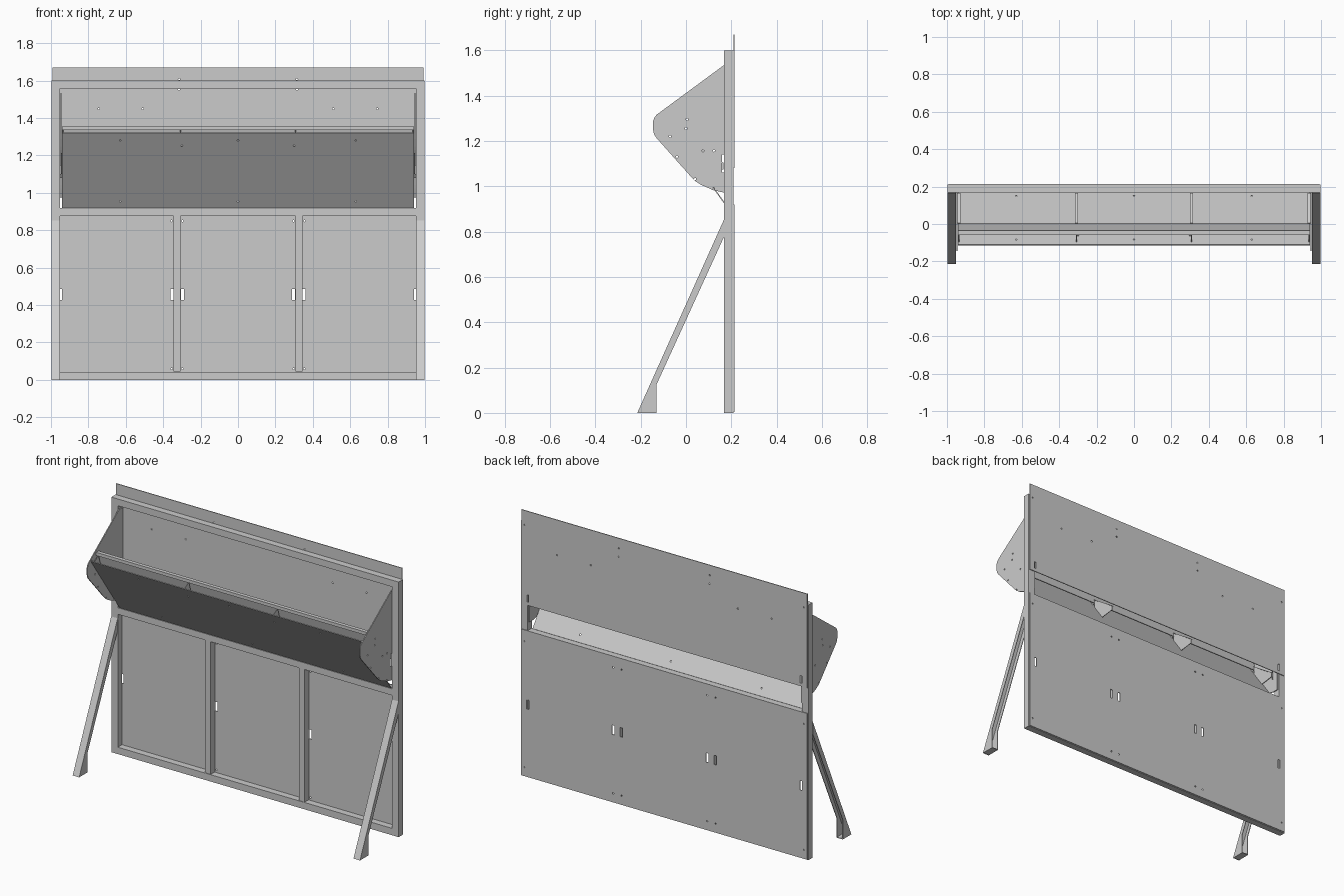
import bpy, bmesh, math
from mathutils import Vector, Matrix

if "Cube" in bpy.data.objects:
    bpy.data.objects.remove(bpy.data.objects["Cube"])


def finish(name, bm):
    bmesh.ops.recalc_face_normals(bm, faces=bm.faces)
    me = bpy.data.meshes.new(name)
    bm.to_mesh(me)
    bm.free()
    ob = bpy.data.objects.new(name, me)
    bpy.context.collection.objects.link(ob)
    return ob


def add_box(bm, x0, x1, y0, y1, z0, z1):
    m = Matrix.Translation(((x0 + x1) / 2, (y0 + y1) / 2, (z0 + z1) / 2))
    m = m @ Matrix.Diagonal((x1 - x0, y1 - y0, z1 - z0, 1))
    bmesh.ops.create_cube(bm, size=1, matrix=m)


def box(name, *dims):
    bm = bmesh.new()
    add_box(bm, *dims)
    return finish(name, bm)


def add_prism(bm, pts, x0, x1):
    """Extrude a (y, z) outline along x."""
    f = bm.faces.new([bm.verts.new((x0, y, z)) for y, z in pts])
    r = bmesh.ops.extrude_face_region(bm, geom=[f])
    vs = [v for v in r['geom'] if isinstance(v, bmesh.types.BMVert)]
    bmesh.ops.translate(bm, verts=vs, vec=(x1 - x0, 0, 0))


def prism(name, pts, x0, x1):
    bm = bmesh.new()
    add_prism(bm, pts, x0, x1)
    return finish(name, bm)


def strip(a, b, t):
    """Thin rectangle outline along the line a-b, thickened to its left."""
    a, b = Vector(a), Vector(b)
    d = (b - a).normalized()
    n = Vector((-d.y, d.x)) * t
    return [a, b, b + n, a + n]


def drill(ob, axis, holes, slots=()):
    """Cut round holes (3D centres) along an axis, and box slots."""
    bm = bmesh.new()
    rot = Vector((0, 0, 1)).rotation_difference(Vector(axis)).to_matrix().to_4x4()
    for h in holes:
        bmesh.ops.create_cone(bm, cap_ends=True, segments=10, radius1=0.005, radius2=0.005,
                              depth=0.04, matrix=Matrix.Translation(h) @ rot)
    for s in slots:
        add_box(bm, *s)
    cutter = finish(ob.name + "_cutter", bm)
    cutter.hide_render = True
    cutter.hide_set(True)
    mod = ob.modifiers.new("holes", 'BOOLEAN')
    mod.operation, mod.solver, mod.object = 'DIFFERENCE', 'EXACT', cutter


F0, F1, BACK = 0.168, 0.21, 0.215

# Frame of square tubes
for s, side in ((-1, "left"), (1, "right")):
    box(side + "_post", *sorted((s * 0.952, s * 0.997)), F0, F1, 0, 1.6)
    box(side + "_mullion", *sorted((s * 0.307, s * 0.345)), F0, F1, 0.045, 0.877)
for name, z0, z1 in (("bottom_rail", 0, 0.043), ("middle_rail", 0.877, 0.918), ("top_rail", 1.558, 1.6)):
    box(name, -0.952, 0.952, F0, F1, z0, z1)

# Back panels with hand slots and fixing holes
lower = box("lower_back_panel", -0.992, 0.992, F1, BACK, 0.004, 0.92)
drill(lower, (0, 1, 0),
      [(x, 0.212, z) for z in (0.06, 0.85) for x in (-0.97, -0.355, -0.297, 0.297, 0.355, 0.97)],
      [(x - 0.008, x + 0.008, 0.2, 0.23, 0.428, 0.486)
       for x in (-0.948, -0.354, -0.298, 0.298, 0.354, 0.948)])
upper = box("upper_back_panel", -0.992, 0.992, F1, BACK, 1.08, 1.67)
drill(upper, (0, 1, 0),
      [(x, 0.212, z) for x, z in ((-0.745, 1.45), (-0.51, 1.45), (0.51, 1.45), (0.745, 1.45),
                                  (-0.315, 1.607), (0.315, 1.607), (-0.315, 1.553), (0.315, 1.553),
                                  (-0.97, 1.58), (0.97, 1.58))],
      [(x - 0.006, x + 0.006, 0.2, 0.23, 1.10, 1.145) for x in (-0.948, 0.948)])

# Hopper side plates
plate = [(0.205, 1.535), (0.168, 1.535), (-0.128, 1.317), (-0.139, 1.305), (-0.145, 1.288),
         (-0.145, 1.248), (-0.141, 1.23), (-0.132, 1.215), (0.022, 1.042), (0.042, 1.022),
         (0.065, 1.007), (0.122, 0.982), (0.168, 0.972), (0.205, 0.972)]
plate_holes = [(-0.07, 1.22), (-0.04, 1.13), (0.04, 1.032), (0.122, 0.99), (0.0, 1.255),
               (0.005, 1.295), (0.075, 1.157), (0.123, 1.157)]
for s, side in ((-1, "left"), (1, "right")):
    ob = prism(side + "_hopper_side", plate, s * 0.943, s * 0.949)
    drill(ob, (1, 0, 0), [(s * 0.946, y, z) for y, z in plate_holes],
          [(*sorted((s * 0.93, s * 0.96)), 0.158, 0.172, 1.06, 1.14)])

# Sloping hopper floor, runs down to the gap at the back
top, low = Vector((-0.115, 1.32)), Vector((0.172, 0.918))
slope = low - top
floor = prism("hopper_floor", strip(top, low, 0.005), -0.942, 0.942)
normal = (0, -slope.y, slope.x)
fh = []
for t, xs in ((0.1, (-0.63, 0, 0.63)), (0.17, (-0.3, 0.3)), (0.91, (-0.63, 0, 0.63))):
    p = top + slope * t
    fh += [(x, p.x, p.y) for x in xs]
drill(floor, normal, fh)

# Steep baffle with a folded top lip
bm = bmesh.new()
add_prism(bm, strip((-0.04, 1.352), (0.0, 1.19), 0.005), -0.942, 0.942)
add_prism(bm, [(-0.06, 1.35), (-0.036, 1.35), (-0.036, 1.355), (-0.06, 1.355)], -0.942, 0.942)
add_prism(bm, [(-0.06, 1.335), (-0.056, 1.335), (-0.056, 1.355), (-0.06, 1.355)], -0.942, 0.942)
finish("hopper_baffle", bm)

# Gussets tying the baffle to the floor and frame
for x, name in ((-0.935, "left_end"), (-0.308, "left"), (0.308, "right"), (0.935, "right_end")):
    bm = bmesh.new()
    add_prism(bm, [(-0.098, 1.303), (-0.05, 1.335), (-0.003, 1.19), (-0.015, 1.186)],
              x - 0.002, x + 0.002)
    add_prism(bm, [(0.004, 1.21), (0.165, 1.10), (0.165, 1.075), (0.07, 1.063), (0.004, 1.158)],
              x - 0.002, x + 0.002)
    add_prism(bm, strip((0.004, 1.21), (0.165, 1.10), 0.003), x - 0.008, x + 0.008)
    finish(name + "_gusset", bm)

# Support legs: channels open at the back, with a flat foot
leg = [(-0.215, 0), (-0.13, 0), (-0.13, 0.125), (0.167, 0.775), (0.167, 0.852)]
for s, side in ((-1, "left"), (1, "right")):
    bm = bmesh.new()
    for x0, x1 in ((0.952, 0.956), (0.993, 0.997)):
        add_prism(bm, leg, s * x0, s * x1)
    add_prism(bm, strip((0.167, 0.852), (-0.215, 0), 0.004), s * 0.952, s * 0.997)
    add_prism(bm, [(-0.213, 0), (-0.13, 0), (-0.13, 0.004), (-0.211, 0.004)], s * 0.956, s * 0.993)
    finish(side + "_support_leg", bm)
